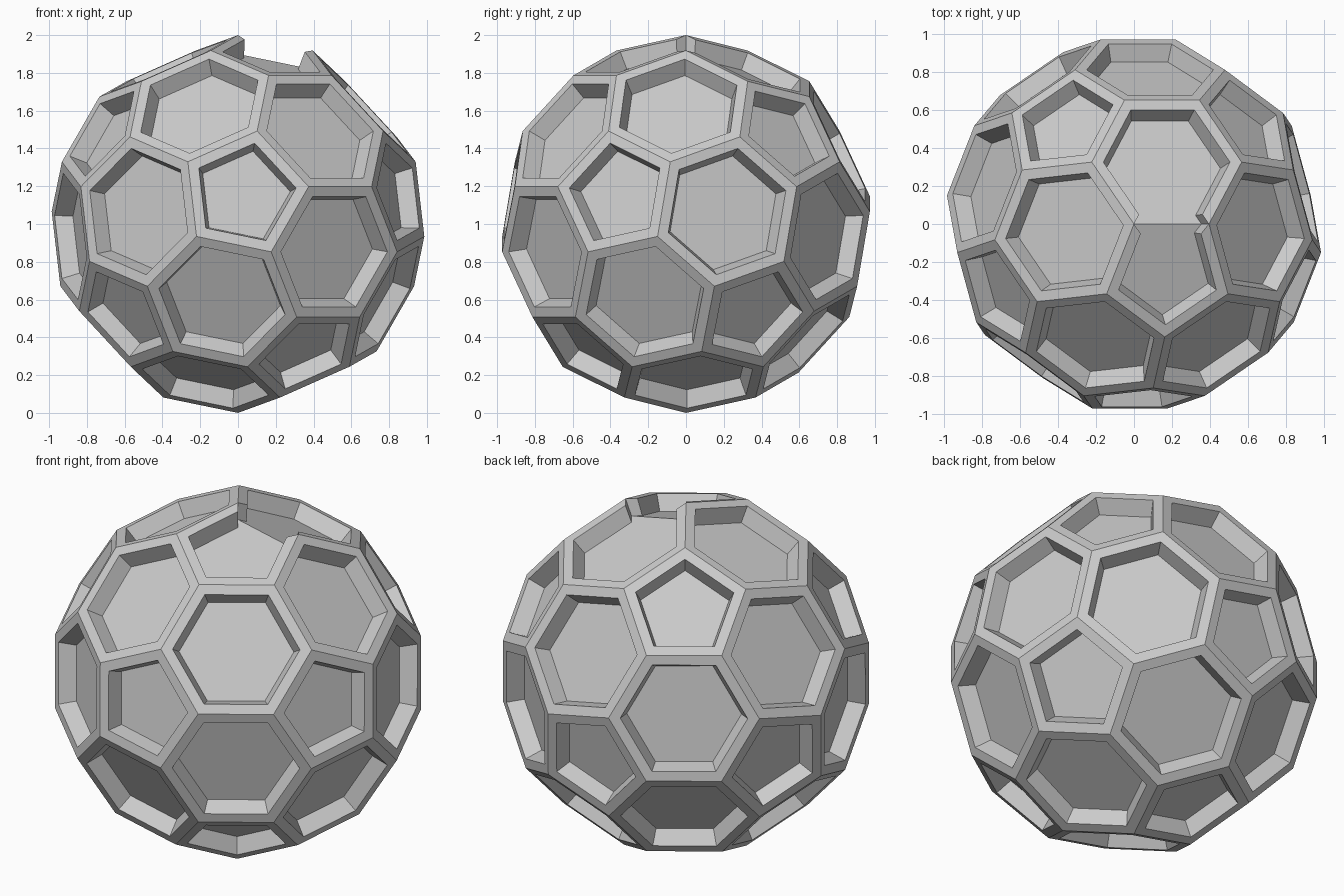
import bpy, bmesh
from mathutils import Vector, Matrix

if "Cube" in bpy.data.objects:
    bpy.data.objects.remove(bpy.data.objects["Cube"])

BAND = 0.054      # half width of each frame bar
INNER = 0.90      # core size relative to the outer shell

# Truncated icosahedron: hull of the third-points of icosahedron edges
ico = bmesh.new()
bmesh.ops.create_icosphere(ico, subdivisions=1, radius=1)
ball = bmesh.new()
for e in ico.edges:
    a, b = (v.co for v in e.verts)
    for t in (1 / 3, 2 / 3):
        ball.verts.new(a.lerp(b, t).normalized())
ico.free()
bmesh.ops.convex_hull(ball, input=ball.verts[:])
bmesh.ops.dissolve_limit(ball, angle_limit=0.05, verts=ball.verts[:], edges=ball.edges[:])
bmesh.ops.recalc_face_normals(ball, faces=ball.faces[:])

# Orientation: one corner on top, a pentagon/hexagon edge along +x, pentagon in front
ball.verts.ensure_lookup_table()
top = ball.verts[0]
pent = next(f for f in top.link_faces if len(f.verts) == 5)
for gap in [e for e in top.link_edges if e in pent.edges[:]]:
    z = top.co.normalized()
    d = gap.other_vert(top).co
    x = (d - z * d.dot(z)).normalized()
    y = z.cross(x)
    if pent.calc_center_median().dot(y) < 0:
        break
bmesh.ops.transform(ball, matrix=Matrix((x, y, z)).to_4x4(), verts=ball.verts[:])


def add_object(name, bm):
    me = bpy.data.meshes.new(name)
    bm.to_mesh(me)
    ob = bpy.data.objects.new(name, me)
    ob.location.z = 1
    bpy.context.collection.objects.link(ob)


# Raised frame: mitred bars around every panel, with one bar missing at the top
frame = bmesh.new()


def quad(*pts):
    frame.faces.new([frame.verts.new(p) for p in pts])


for f in ball.faces:
    c = f.calc_center_median()
    for loop in f.loops:
        o1, o2 = loop.vert.co, loop.link_loop_next.vert.co
        k = BAND / ((o1 + o2) / 2 - c).length
        r1, r2 = o1.lerp(c, k), o2.lerp(c, k)
        if loop.edge == gap:
            # broken ends facing the gap
            quad(o1, r1, r1 * INNER, o1 * INNER)
            quad(r2, o2, o2 * INNER, r2 * INNER)
        else:
            quad(o1, o2, r2, r1)
            quad(r1, r2, r2 * INNER, r1 * INNER)
bmesh.ops.remove_doubles(frame, verts=frame.verts[:], dist=1e-4)
add_object("raised_frame", frame)
frame.free()

# Core ball whose faces form the sunken panels
bmesh.ops.scale(ball, vec=Vector((INNER,) * 3), verts=ball.verts[:])
add_object("core_panels", ball)
ball.free()
